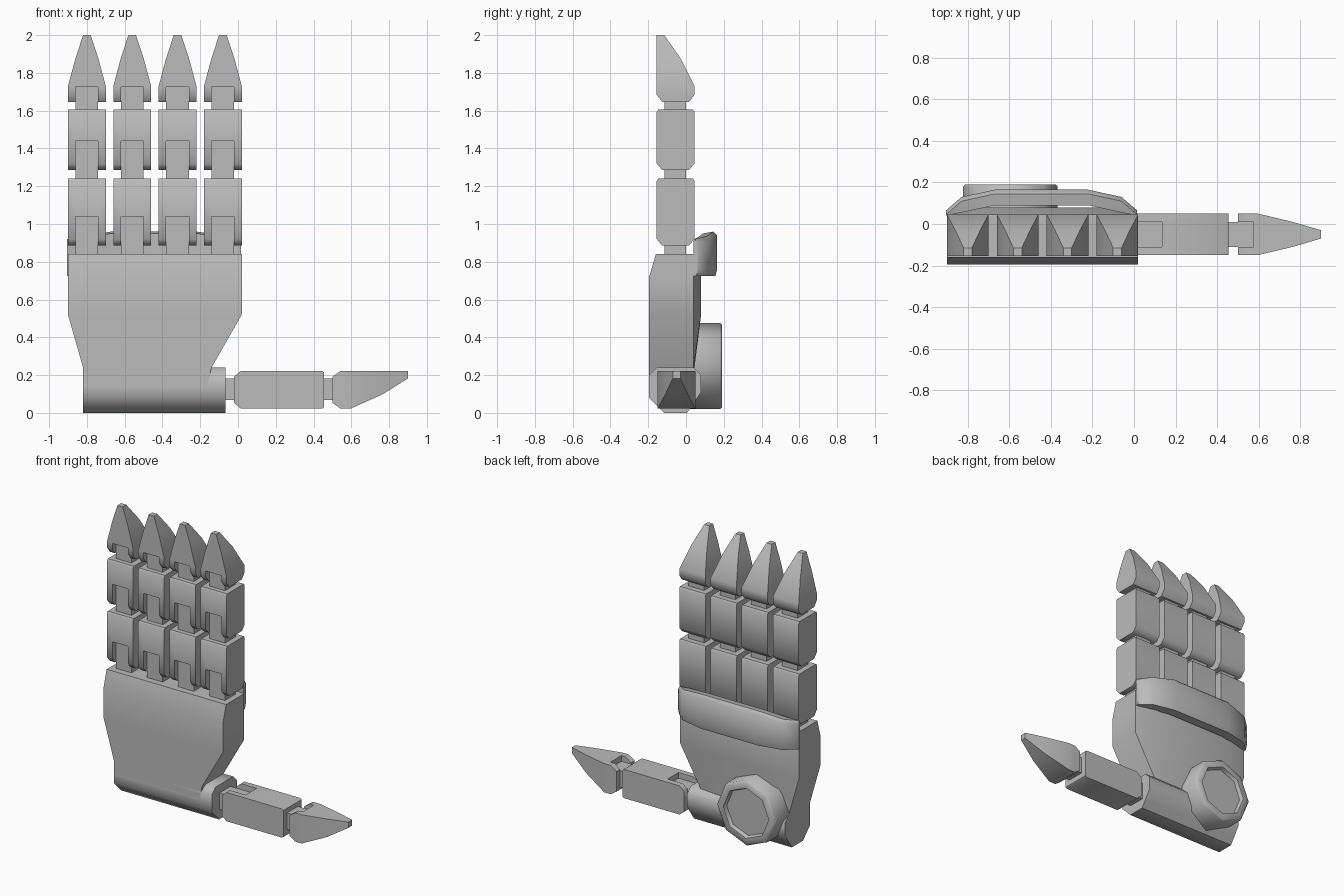
import bpy, bmesh, math
from mathutils import Matrix, Vector

old = bpy.data.objects.get("Cube")
if old:
    bpy.data.objects.remove(old, do_unlink=True)

grey = bpy.data.materials.new("plain_grey")
grey.use_nodes = True
grey.diffuse_color = (0.5, 0.5, 0.5, 1)
grey.node_tree.nodes["Principled BSDF"].inputs["Base Color"].default_value = (0.5, 0.5, 0.5, 1)


def loft(name, rings):
    """Skin a list of equal-length point rings and cap both ends."""
    bm = bmesh.new()
    loops = [[bm.verts.new(p) for p in ring] for ring in rings]
    n = len(loops[0])
    for a, b in zip(loops, loops[1:]):
        for i in range(n):
            j = (i + 1) % n
            bm.faces.new((a[i], a[j], b[j], b[i]))
    bm.faces.new(loops[0])
    bm.faces.new(loops[-1])
    bmesh.ops.recalc_face_normals(bm, faces=bm.faces)
    mesh = bpy.data.meshes.new(name)
    bm.to_mesh(mesh)
    bm.free()
    obj = bpy.data.objects.new(name, mesh)
    bpy.context.collection.objects.link(obj)
    mesh.materials.append(grey)
    return obj


def activate(obj):
    bpy.ops.object.select_all(action='DESELECT')
    obj.select_set(True)
    bpy.context.view_layer.objects.active = obj


def smooth(obj, degrees=50):
    activate(obj)
    bpy.ops.object.shade_smooth_by_angle(angle=math.radians(degrees))


def rect(z, half, front, back):
    return [(-half, front, z), (half, front, z), (half, back, z), (-half, back, z)]


def cut_slot(obj, z0, z1):
    """Open a slot for the joint bar in the palm side of a finger part."""
    cutter = loft("slot_cutter", [rect(z0 - 0.1, 0.06, -0.3, 0.05), rect(z1, 0.06, -0.3, 0.05)])
    cutter.hide_render = True
    activate(obj)
    mod = obj.modifiers.new("slot", 'BOOLEAN')
    mod.operation = 'DIFFERENCE'
    mod.solver = 'EXACT'
    mod.object = cutter
    bpy.ops.object.modifier_apply(modifier=mod.name)
    bpy.data.objects.remove(cutter, do_unlink=True)


def segment(name, z0, z1, slot, place):
    obj = loft(name, [rect(z0, 0.1, -0.07, 0.07), rect(z0 + 0.035, 0.1, -0.1, 0.1),
                      rect(z1 - 0.012, 0.1, -0.1, 0.1), rect(z1, 0.1, -0.092, 0.092)])
    cut_slot(obj, z0, slot)
    obj.data.transform(place)
    smooth(obj)


def tip(name, z0, z1, slot, place):
    h = z1 - z0
    obj = loft(name, [rect(z0, 0.1, -0.07, 0.07), rect(z0 + 0.11 * h, 0.1, -0.1, 0.1),
                      rect(z0 + 0.24 * h, 0.1, -0.1, 0.1), rect(z0 + 0.66 * h, 0.06, -0.1, 0.025),
                      rect(z1, 0.02, -0.1, -0.06)])
    cut_slot(obj, z0, slot)
    obj.data.transform(place)
    smooth(obj)


def joint(name, z0, z1, place):
    obj = loft(name, [rect(z0, 0.06, -0.06, 0.055), rect(z1, 0.06, -0.06, 0.055)])
    obj.data.transform(place)


# Four fingers
for i in range(4):
    place = Matrix.Translation((-0.8 + 0.24 * i, -0.055, 0))
    label = f"finger_{i + 1}_"
    joint(label + "knuckle", 0.8, 1.04, place)
    segment(label + "lower", 0.885, 1.24, 1.04, place)
    joint(label + "middle_joint", 1.2, 1.44, place)
    segment(label + "upper", 1.285, 1.605, 1.44, place)
    joint(label + "end_joint", 1.57, 1.725, place)
    tip(label + "tip", 1.645, 2.0, 1.725, place)

# Thumb: the same parts laid along +x with the slotted side up
turn = Matrix(((0, 0, 1), (-1, 0, 0), (0, -1, 0))).to_4x4()
place = Matrix.Translation((0, -0.05, 0.1225)) @ turn
joint("thumb_knuckle", -0.12, 0.135, place)
segment("thumb_lower", -0.02, 0.455, 0.135, place)
joint("thumb_end_joint", 0.42, 0.575, place)
tip("thumb_tip", 0.5, 0.9, 0.575, place)


# Palm: flat front, crowned back
def palm_ring(z, left, right, front, back):
    return [(left, front, z), (right, front, z), (right, 0.04, z),
            (right - 0.15, back, z), (left + 0.15, back, z), (left, 0.04, z)]


smooth(loft("palm", [palm_ring(0.15, -0.82, -0.16, -0.195, 0.045),
                     palm_ring(0.24, -0.82, -0.14, -0.195, 0.045),
                     palm_ring(0.52, -0.9, 0.02, -0.195, 0.08),
                     palm_ring(0.72, -0.9, 0.02, -0.195, 0.08),
                     palm_ring(0.84, -0.9, 0.02, -0.16, 0.045)]))

# Wrist block: rounded bar running across the heel of the hand
heel = [(-0.195, 0.08), (-0.155, 0.04), (-0.115, 0), (0.005, 0), (0.04, 0.05),
        (0.08, 0.11), (0.08, 0.2), (0.04, 0.24), (-0.155, 0.24), (-0.195, 0.2)]
smooth(loft("wrist_block", [[(x, y, z) for y, z in heel] for x in (-0.82, -0.065)]))


# Knuckle guard: bowed plate across the back of the hand
def guard_ring(offset, inner, outer, top):
    x = -0.445 + offset
    return [(x, inner, 0.725), (x, outer - 0.01, 0.725), (x, outer, 0.76),
            (x, outer, top - 0.02), (x, outer - 0.02, top), (x, inner, top - 0.01)]


half = [(0.46, 0.04, 0.065, 0.92), (0.385, 0.055, 0.13, 0.935), (0.225, 0.09, 0.165, 0.96)]
stations = [(-s[0], *s[1:]) for s in half] + half[::-1]
smooth(loft("knuckle_guard", [guard_ring(*s) for s in stations]))

# Wrist dial: eight-sided drum with a sunken face
dial_centre = Vector((-0.595, 0, 0.248))
dial = [(0.228, 0.0), (0.228, 0.18), (0.218, 0.19), (0.175, 0.19), (0.165, 0.165)]
smooth(loft("wrist_dial", [[dial_centre + Vector((r * math.cos(k * math.pi / 4), y,
                                                  r * math.sin(k * math.pi / 4)))
                            for k in range(8)] for r, y in dial]))
